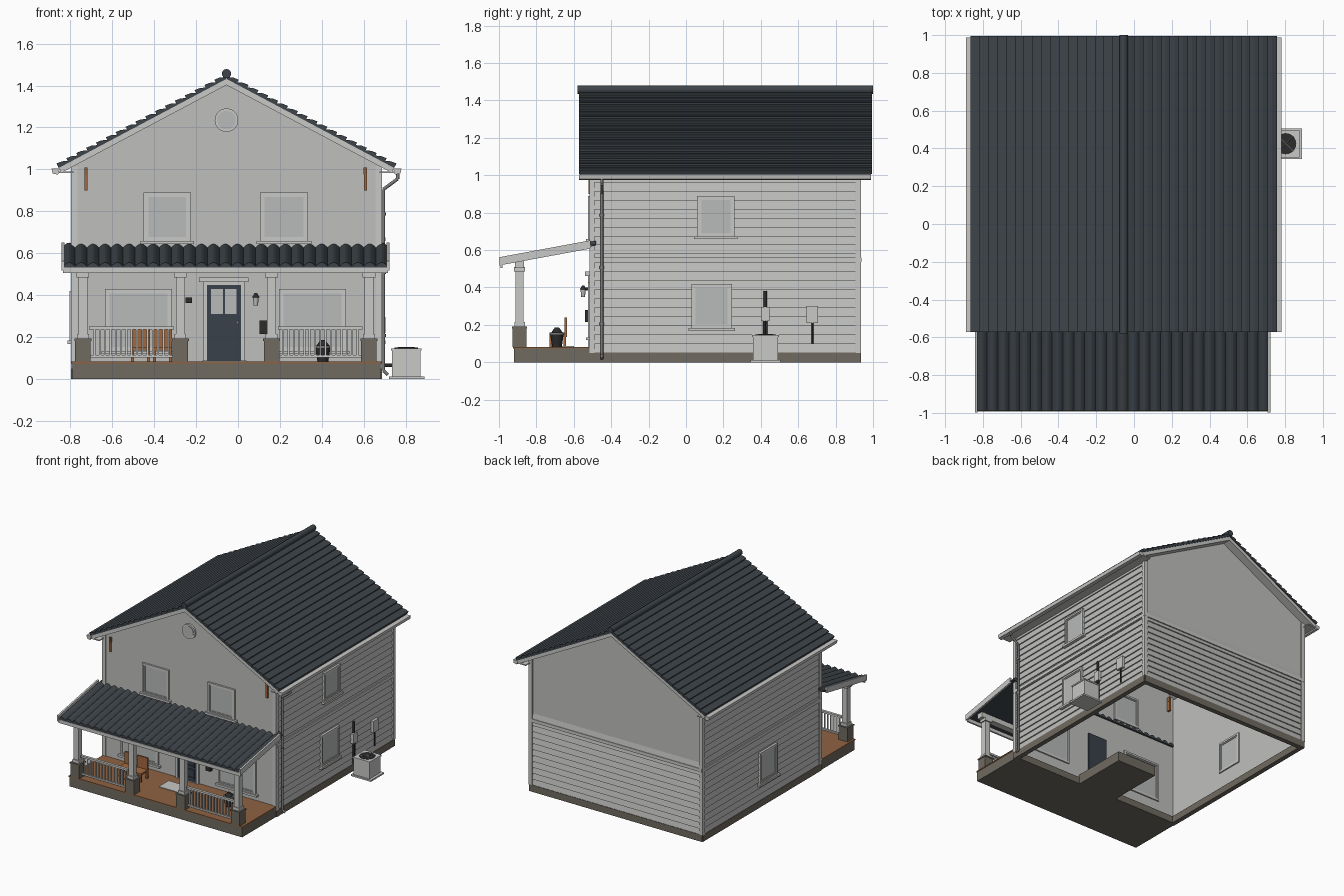
import bpy, bmesh, math
from mathutils import Vector

if "Cube" in bpy.data.objects:
    bpy.data.objects.remove(bpy.data.objects["Cube"])

COLOURS = {
    "wall_grey": (0.52, 0.52, 0.51), "trim_white": (0.58, 0.58, 0.57),
    "roof_slate": (0.048, 0.058, 0.067), "stone": (0.16, 0.145, 0.12),
    "deck_brown": (0.27, 0.125, 0.055), "wood_orange": (0.36, 0.14, 0.05),
    "black_metal": (0.025, 0.025, 0.027), "door_blue": (0.04, 0.052, 0.068),
    "glass_pale": (0.48, 0.49, 0.49), "metal_grey": (0.2, 0.2, 0.2)}
MATS = {}
for key, rgb in COLOURS.items():
    MATS[key] = bpy.data.materials.new(key)
    MATS[key].diffuse_color = (*rgb, 1)


def finish(name, bm, mat):
    bmesh.ops.recalc_face_normals(bm, faces=bm.faces)
    me = bpy.data.meshes.new(name)
    bm.to_mesh(me)
    bm.free()
    me.materials.append(MATS[mat])
    ob = bpy.data.objects.new(name, me)
    bpy.context.collection.objects.link(ob)
    return ob


def prism(name, pts, axis, t0, t1, mat, shear=0.0):
    """Extrude a 2D outline along an axis; shear lifts z along y."""
    put = {"x": lambda a, b, t: (t, a, b), "y": lambda a, b, t: (a, t, b + shear * (t - t0)),
           "z": lambda a, b, t: (a, b, t)}[axis]
    bm = bmesh.new()
    lo = [bm.verts.new(put(a, b, t0)) for a, b in pts]
    hi = [bm.verts.new(put(a, b, t1)) for a, b in pts]
    bm.faces.new(lo)
    bm.faces.new(hi)
    for i in range(len(pts)):
        j = (i + 1) % len(pts)
        bm.faces.new((lo[i], lo[j], hi[j], hi[i]))
    return finish(name, bm, mat)


def box(name, x0, x1, y0, y1, z0, z1, mat):
    return prism(name, [(x0, y0), (x1, y0), (x1, y1), (x0, y1)], "z", z0, z1, mat)


def rod(name, p, q, r, mat, r2=None, n=16):
    """Round bar or cone from p to q."""
    p, q = Vector(p), Vector(q)
    bm = bmesh.new()
    bmesh.ops.create_cone(bm, cap_ends=True, segments=n, radius1=r,
                          radius2=r if r2 is None else r2, depth=(q - p).length)
    bm.transform((q - p).to_track_quat("Z", "Y").to_matrix().to_4x4())
    bmesh.ops.translate(bm, verts=bm.verts, vec=(p + q) / 2)
    ob = finish(name, bm, mat)
    for f in ob.data.polygons:
        f.use_smooth = len(f.vertices) == 4
    ob.data.set_sharp_from_angle(angle=math.radians(40))
    return ob


XL, XR, YF, YB, XC = -0.79, 0.68, -0.51, 0.93, -0.055
SLOPE = 0.531

# walls: gables and sawtooth siding
gable = [(XL, 0.05), (XR, 0.05), (XR, 1.02), (XC, 1.41), (XL, 1.02)]
prism("front_wall", gable, "y", YF, YF + 0.02, "wall_grey")
prism("back_wall", gable, "y", YB - 0.025, YB - 0.006, "wall_grey")


def siding(name, plane, out, axis, t0, t1, z0, z1):
    n = round((z1 - z0) / 0.047)
    h = (z1 - z0) / n
    pts = [(plane - 0.02 * out, z1), (plane - 0.02 * out, z0)]
    for i in range(n):
        pts += [(plane + 0.003 * out, z0 + i * h), (plane - 0.006 * out, z0 + (i + 1) * h)]
    prism(name, pts, axis, t0, t1, "wall_grey")


siding("right_siding", XR, 1, "y", YF, YB, 0.05, 1.01)
siding("left_siding", XL, -1, "y", YF, YB, 0.05, 1.01)
siding("back_siding", YB, 1, "x", XL, XR, 0.05, 0.6)

# foundation strips, corner boards, belt course
for n, (a, b, c, d) in {"front": (XL, XR, YF, YF + 0.03), "back": (XL, XR, YB - 0.03, YB + 0.006),
                        "right": (XR - 0.03, XR + 0.006, YF, YB), "left": (XL - 0.006, XL + 0.03, YF, YB)}.items():
    box(n + "_foundation", a, b, c, d, 0, 0.052, "stone")
box("entry_slab", -0.235, 0.1, YF, -0.05, 0, 0.075, "stone")
for x, sx in ((XL, -1), (XR, 1)):
    xs = sorted((x + 0.007 * sx, x - 0.024 * sx))
    for y, sy in ((YF, -1), (YB, 1)):
        ys = sorted((y + 0.006 * sy, y - 0.022 * sy))
        box("corner_board", *xs, *ys, 0.05, 1.015, "trim_white")
    box("side_belt", *sorted((x, x + 0.008 * sx)), YF, YB, 0.535, 0.56, "trim_white")
box("back_belt", XL, XR, YB - 0.01, YB + 0.007, 0.535, 0.56, "trim_white")

# main roof: boarded deck with overlapping tile courses
ca = 1 / math.hypot(1, SLOPE)
sa = SLOPE * ca
for sx, side in ((1, "right"), (-1, "left")):
    def at(s, h):
        return (XC + sx * (s * ca + h * sa), 1.432 - s * sa + h * ca)
    L, N = 0.8 / ca, 17
    prism(side + "_roof_deck", [at(0, 0), at(L, 0), at(L, -0.026), at(0, -0.026)],
          "y", -0.568, 0.988, "trim_white")
    pts = [at(L, 0), at(0, 0)]
    for i in range(N):
        pts += [at(i * L / N, 0.01), at((i + 0.5) * L / N, 0.021), at((i + 1) * L / N, 0.024)]
    prism(side + "_roof_tiles", pts, "y", -0.572, 0.994, "roof_slate")
    # gutter and soffit
    g = XC + sx * 0.8
    prism(side + "_gutter", [(g - 0.005 * sx, 1.005), (g + 0.035 * sx, 1.005), (g + 0.03 * sx, 0.98),
                             (g + 0.004 * sx, 0.975)], "y", -0.572, 0.988, "trim_white")
    box(side + "_soffit", *sorted((XC + sx * 0.73, g)), -0.565, 0.985, 0.982, 0.99, "trim_white")
rod("ridge_cap", (XC, -0.58, 1.457), (XC, 1.0, 1.457), 0.022, "roof_slate")


# windows: frame bars, sash bars, pane and sill on a chosen wall
def wall_box(face, name, u0, u1, d0, d1, z0, z1, mat):
    if face == "front":
        return box(name, u0, u1, YF - d1, YF - d0, z0, z1, mat)
    if face == "right":
        return box(name, XR + d0, XR + d1, u0, u1, z0, z1, mat)
    return box(name, XL - d1, XL - d0, u0, u1, z0, z1, mat)


def frame(face, name, u0, u1, z0, z1, w, d0, d1, mat):
    for a, b, c, d in ((u0, u0 + w, z0, z1), (u1 - w, u1, z0, z1),
                       (u0 + w, u1 - w, z0, z0 + w), (u0 + w, u1 - w, z1 - w, z1)):
        wall_box(face, name, a, b, d0, d1, c, d, mat)


def window(face, u0, u1, z0, z1):
    frame(face, "window_frame", u0, u1, z0, z1, 0.014, -0.03, 0.014, "trim_white")
    frame(face, "window_sash", u0 + 0.014, u1 - 0.014, z0 + 0.014, z1 - 0.014, 0.008, -0.026, 0.009, "trim_white")
    wall_box(face, "window_pane", u0 + 0.02, u1 - 0.02, -0.022, 0.005, z0 + 0.02, z1 - 0.02, "glass_pale")
    wall_box(face, "window_sill", u0 - 0.016, u1 + 0.016, 0, 0.024, z0 - 0.012, z0 + 0.004, "trim_white")


for w in (("front", -0.635, -0.315, 0.13, 0.43), ("front", 0.195, 0.515, 0.13, 0.43),
          ("front", -0.45, -0.225, 0.655, 0.89), ("front", 0.105, 0.335, 0.655, 0.89),
          ("right", 0.06, 0.26, 0.67, 0.89), ("right", 0.03, 0.245, 0.18, 0.42),
          ("left", 0.03, 0.245, 0.18, 0.42)):
    window(*w)
rod("vent_ring", (XC, YF + 0.01, 1.235), (XC, YF - 0.014, 1.235), 0.056, "trim_white", n=32)
rod("vent_disc", (XC, YF, 1.235), (XC, YF - 0.018, 1.235), 0.044, "glass_pale", n=32)

# front door
frame("front", "door_frame", -0.165, 0.03, 0.07, 0.465, 0.016, -0.02, 0.015, "trim_white")
wall_box("front", "door_header", -0.185, 0.05, 0, 0.03, 0.462, 0.485, "trim_white")
wall_box("front", "door_leaf", -0.149, 0.014, -0.03, 0.008, 0.08, 0.449, "door_blue")
for u in (-0.128, -0.063):
    wall_box("front", "door_glass", u, u + 0.056, 0, 0.011, 0.31, 0.43, "glass_pale")
for z0, z1 in ((0.11, 0.18), (0.2, 0.285)):
    frame("front", "door_panel", -0.128, -0.007, z0, z1, 0.01, 0, 0.013, "door_blue")
rod("door_knob", (-0.002, YF - 0.008, 0.27), (-0.002, YF - 0.028, 0.27), 0.008, "metal_grey")

# porch deck
box("porch_base", XL, XR, -0.92, YF, 0, 0.074, "stone")
box("porch_floor", XL - 0.004, XR + 0.004, -0.925, YF, 0.074, 0.083, "deck_brown")
box("door_mat", -0.17, 0.04, -0.72, -0.6, 0.083, 0.088, "trim_white")

# porch roof: rounded sheet on a sloped frame
PX0, PX1, PS, W = -0.835, 0.715, 0.185, 27
pts = [(PX1, 0.53), (PX0, 0.53)]
for i in range(W * 6 + 1):
    pts.append((PX0 + (PX1 - PX0) * i / (W * 6), 0.538 + 0.018 * abs(math.sin(math.pi * i / 6))))
prism("porch_roof", pts, "y", -0.99, YF + 0.03, "roof_slate", PS)
for x in (PX0, PX1):
    prism("porch_rake", [(x - 0.007, 0.518), (x + 0.007, 0.518), (x + 0.007, 0.562), (x - 0.007, 0.562)],
          "y", -0.998, YF, "trim_white", PS)
box("porch_fascia", PX0, PX1, -0.993, -0.98, 0.505, 0.532, "trim_white")
box("porch_beam", XL, XR, -0.915, -0.865, 0.505, 0.545, "trim_white")

# porch posts and railings
POSTS = (-0.74, -0.275, 0.16, 0.625)


def block(name, x, r, z0, z1, mat):
    box(name, x - r, x + r, -0.89 - r, -0.89 + r, z0, z1, mat)


for x in POSTS:
    block("post_pedestal", x, 0.037, 0.083, 0.185, "stone")
    block("pedestal_cap", x, 0.041, 0.182, 0.192, "stone")
    block("post_foot", x, 0.028, 0.192, 0.215, "trim_white")
    block("post_shaft", x, 0.021, 0.215, 0.49, "trim_white")
    block("post_capital", x, 0.03, 0.485, 0.51, "trim_white")
for a, b in (POSTS[:2], POSTS[2:]):
    a, b = a + 0.03, b - 0.03
    box("top_rail", a, b, -0.9, -0.88, 0.236, 0.25, "trim_white")
    box("bottom_rail", a, b, -0.897, -0.883, 0.102, 0.114, "trim_white")
    for i in range(1, 16):
        x = a + (b - a) * i / 16
        box("baluster", x - 0.0045, x + 0.0045, -0.8945, -0.8855, 0.11, 0.24, "trim_white")

# porch chairs, plant pot, wall fittings
for x in (-0.465, -0.36):
    box("chair_seat", x - 0.045, x + 0.045, -0.73, -0.64, 0.135, 0.15, "wood_orange")
    box("chair_back", x - 0.045, x + 0.045, -0.65, -0.637, 0.135, 0.24, "wood_orange")
    for dx in (-0.038, 0.038):
        for y in (-0.722, -0.648):
            box("chair_leg", x + dx - 0.007, x + dx + 0.007, y - 0.007, y + 0.007, 0.083, 0.14, "wood_orange")
rod("plant_pot", (0.405, -0.69, 0.083), (0.405, -0.69, 0.15), 0.026, "black_metal", 0.036)
rod("plant_pot_rim", (0.405, -0.69, 0.148), (0.405, -0.69, 0.16), 0.04, "metal_grey")
rod("plant", (0.405, -0.69, 0.16), (0.405, -0.69, 0.185), 0.03, "black_metal", 0.012, 8)
wall_box("front", "mail_box", 0.103, 0.14, 0, 0.03, 0.215, 0.28, "black_metal")
wall_box("front", "door_plate", -0.25, -0.22, 0, 0.008, 0.362, 0.388, "black_metal")
wall_box("front", "lamp_bracket", 0.078, 0.092, 0, 0.045, 0.385, 0.4, "black_metal")
rod("lamp_glass", (0.085, -0.55, 0.35), (0.085, -0.55, 0.388), 0.01, "glass_pale", 0.014)
rod("lamp_cap", (0.085, -0.55, 0.388), (0.085, -0.55, 0.41), 0.019, "black_metal", 0.006)
for x in (-0.725, 0.608):
    box("gable_bracket", x - 0.007, x + 0.007, -0.522, -0.465, 0.9, 0.985, "wood_orange")
    box("bracket_top", x - 0.008, x + 0.008, -0.524, -0.465, 0.975, 1.01, "deck_brown")

# downspout
path = [(0.762, -0.45, 0.98), (0.762, -0.45, 0.955), (0.694, -0.45, 0.905), (0.694, -0.45, 0.04), (0.715, -0.45, 0.02)]
for p, q in zip(path, path[1:]):
    rod("downspout", p, q, 0.008, "metal_grey", n=12)
for z in (0.2, 0.5, 0.78):
    rod("downspout_clip", (0.694, -0.45, z), (0.694, -0.45, z + 0.014), 0.012, "metal_grey", n=12)

# cooling unit and service boxes
box("unit_pad", 0.72, 0.89, 0.345, 0.505, 0, 0.012, "trim_white")
box("unit_body", 0.735, 0.87, 0.357, 0.492, 0.012, 0.138, "trim_white")
box("unit_lid", 0.73, 0.875, 0.352, 0.497, 0.136, 0.146, "trim_white")
rod("unit_fan", (0.803, 0.425, 0.14), (0.803, 0.425, 0.149), 0.056, "black_metal", n=32)
for d in (1, -1):
    rod("fan_guard", (0.763, 0.425 - 0.04 * d, 0.149), (0.843, 0.425 + 0.04 * d, 0.149), 0.003, "metal_grey", n=8)
rod("unit_pipe", (XR - 0.01, 0.425, 0.065), (0.74, 0.425, 0.065), 0.008, "black_metal")
wall_box("right", "switch_box", 0.4, 0.446, 0, 0.024, 0.22, 0.295, "trim_white")
wall_box("right", "meter_box", 0.645, 0.707, 0, 0.022, 0.21, 0.3, "trim_white")
for y, z0, z1, r in ((0.418, 0.08, 0.22, 0.007), (0.43, 0.08, 0.22, 0.007), (0.424, 0.295, 0.38, 0.009),
                     (0.676, 0.1, 0.21, 0.005)):
    rod("service_pipe", (XR + 0.01, y, z0), (XR + 0.01, y, z1), r, "black_metal", n=10)

for m in bpy.data.materials:
    if m.users and not m.is_grease_pencil:
        m.use_nodes = True
        m.node_tree.nodes["Principled BSDF"].inputs["Base Color"].default_value = m.diffuse_color
